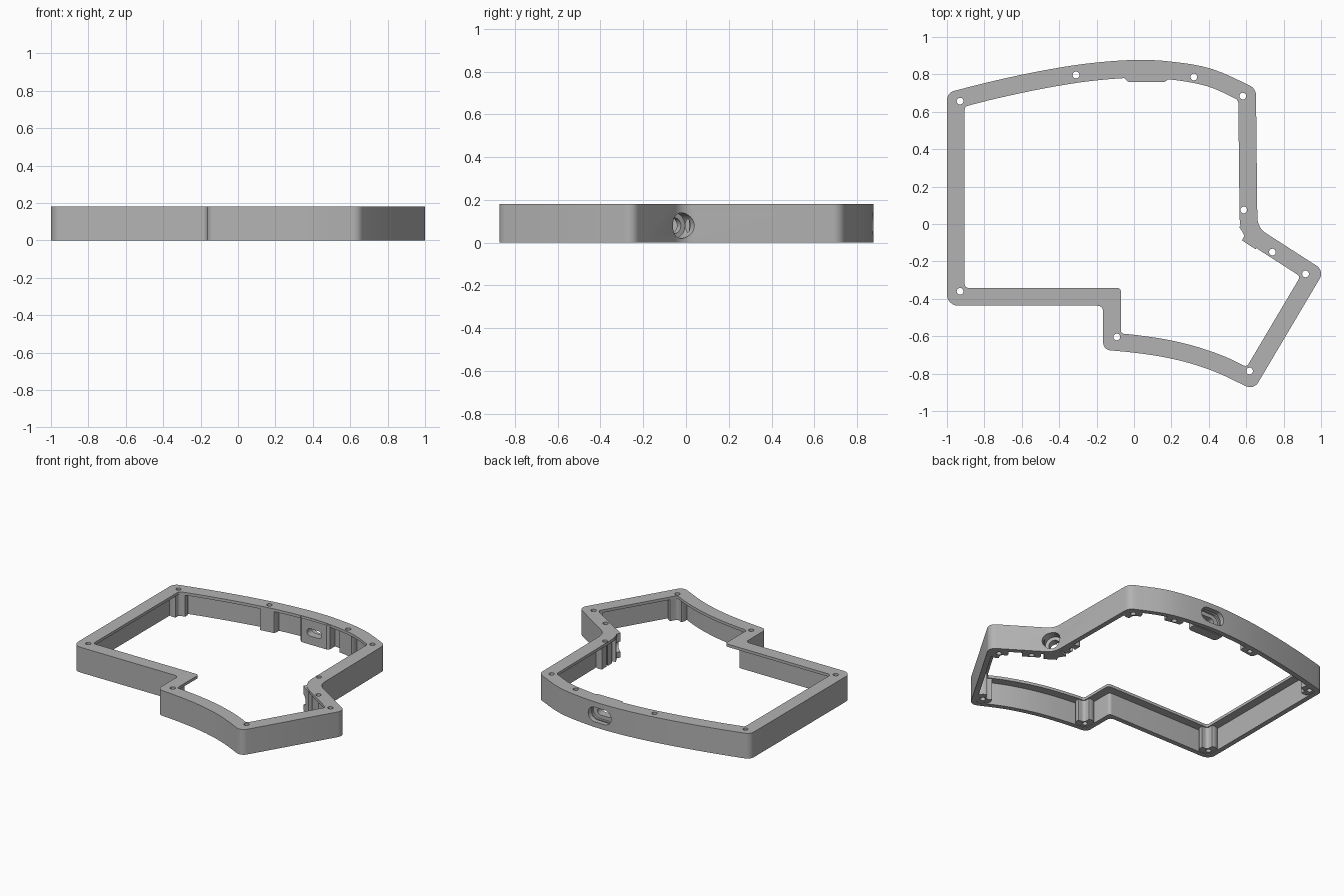
import bpy, bmesh, math
from mathutils import Vector, Matrix

cube = bpy.data.objects.get("Cube")
if cube:
    bpy.data.objects.remove(cube, do_unlink=True)

HEIGHT, LIP_Z = 0.18, 0.16
WALL, LIP = 0.035, 0.095

grey = bpy.data.materials.new("plain grey")
grey.use_nodes = True
grey.diffuse_color = (0.45, 0.45, 0.45, 1)
grey.node_tree.nodes["Principled BSDF"].inputs["Base Color"].default_value = (0.45, 0.45, 0.45, 1)

# Outline, counter-clockwise: x, y, outer radius, inner radius (0 = curve point)
OUTLINE = [
    (-1, -.437, .06, .02), (-.165, -.437, .03, .02), (-.165, -.672, .06, .02),
    (0, -.688, 0, 0), (.15, -.71, 0, 0), (.3, -.745, 0, 0), (.45, -.797, 0, 0),
    (.64, -.888, .05, .02), (1.018, -.25, .05, .02), (.66, -.02, .1, .19),
    (.652, .725, .06, .03),
    (.42, .828, 0, 0), (.2, .868, 0, 0), (0, .877, 0, 0), (-.25, .858, 0, 0),
    (-.5, .818, 0, 0), (-.75, .765, 0, 0), (-1, .702, .05, .02)]


def offset_points(d):
    """Move every control point inwards by d with mitred corners."""
    pts = [Vector(p[:2]) for p in OUTLINE]
    result = []
    for i, p in enumerate(pts):
        a = (p - pts[i - 1]).normalized()
        b = (pts[(i + 1) % len(pts)] - p).normalized()
        na, nb = Vector((-a.y, a.x)), Vector((-b.y, b.x))
        result.append(p + (na + nb) * d / (1 + na.dot(nb)))
    return result


def loop(d, inner, steps=6):
    """Outline at inward offset d, with curves sampled and corners rounded."""
    ctrl, n = offset_points(d), len(OUTLINE)
    radius = [p[3 if inner else 2] for p in OUTLINE]
    path = []
    for i in range(n):
        j = (i + 1) % n
        p, q = ctrl[i], ctrl[j]
        path.append((p, radius[i]))
        if radius[i] and radius[j]:
            continue
        before = 2 * p - q if radius[i] else ctrl[i - 1]
        after = 2 * q - p if radius[j] else ctrl[(j + 1) % n]
        for k in range(1, 4):
            t = k / 4
            path.append((0.5 * (2 * p + (q - before) * t
                                + (2 * before - 5 * p + 4 * q - after) * t * t
                                + (3 * p - before - 3 * q + after) * t ** 3), 0))
    result = []
    for i, (p, r) in enumerate(path):
        if not r:
            result.append(p)
            continue
        va, vb = path[i - 1][0] - p, path[(i + 1) % len(path)][0] - p
        half = va.angle(vb) / 2
        cut = min(r / math.tan(half), 0.9 * va.length, 0.9 * vb.length)
        a, b = va.normalized(), vb.normalized()
        centre = p + (a + b).normalized() * cut / math.cos(half)
        start, end = p + a * cut - centre, p + b * cut - centre
        sweep = math.atan2(start.x * end.y - start.y * end.x, start.dot(end))
        for k in range(steps + 1):
            result.append(centre + Matrix.Rotation(sweep * k / steps, 2) @ start)
    return result


def make_object(name, bm):
    bmesh.ops.recalc_face_normals(bm, faces=bm.faces)
    mesh = bpy.data.meshes.new(name)
    bm.to_mesh(mesh)
    bm.free()
    mesh.materials.append(grey)
    obj = bpy.data.objects.new(name, mesh)
    bpy.context.collection.objects.link(obj)
    return obj


def ring(name, section):
    """Closed band from (loop, z) pairs that go round the cross-section."""
    bm = bmesh.new()
    rows = [[bm.verts.new((p.x, p.y, z)) for p in pts] for pts, z in section]
    for i, row in enumerate(rows):
        nxt = rows[(i + 1) % len(rows)]
        for k in range(len(row)):
            m = (k + 1) % len(row)
            bm.faces.new((row[k], row[m], nxt[m], nxt[k]))
    return make_object(name, bm)


def prism(name, pts, z0, z1, matrix=None):
    bm = bmesh.new()
    low = [bm.verts.new((p[0], p[1], z0)) for p in pts]
    high = [bm.verts.new((p[0], p[1], z1)) for p in pts]
    bm.faces.new(low)
    bm.faces.new(high)
    for k in range(len(pts)):
        m = (k + 1) % len(pts)
        bm.faces.new((low[k], low[m], high[m], high[k]))
    if matrix:
        bm.transform(matrix)
    return make_object(name, bm)


def stadium(r, half=0.0, centre=(0, 0), n=16):
    """Rounded slot; a circle when half is zero."""
    pts = []
    for side in (1, -1):
        for k in range(n + (1 if half else 0)):
            a = math.pi * (k / n - 0.5) + (0 if side > 0 else math.pi)
            pts.append((centre[0] + side * half + r * math.cos(a), centre[1] + r * math.sin(a)))
    return pts


def bore(name, r, half, origin, direction, start, end):
    """Horizontal round or slotted cutter along a direction."""
    z, y = Vector(direction).normalized(), Vector((0, 0, 1))
    turn = Matrix((y.cross(z), y, z)).transposed().to_4x4()
    return prism(name, stadium(r, half), start, end, Matrix.Translation(origin) @ turn)


def boolean(obj, other, operation, keep=False):
    mod = obj.modifiers.new(operation.lower(), 'BOOLEAN')
    mod.operation, mod.solver, mod.object = operation, 'EXACT', other
    bpy.context.view_layer.objects.active = obj
    bpy.ops.object.modifier_apply(modifier=mod.name)
    if not keep:
        bpy.data.objects.remove(other, do_unlink=True)


# Frame: thin outer wall with a wide flat lip round the top
outer, wall, lip = loop(0, False), loop(WALL, True), loop(LIP, True)
frame = ring("case_frame", [(outer, 0), (outer, HEIGHT), (lip, HEIGHT),
                            (lip, LIP_Z), (wall, LIP_Z), (wall, 0)])

# Screw posts, trimmed to sit under the lip
SCREWS = [(-.93, .657), (-.31, .797), (.32, .786), (.582, .684), (.587, .075),
          (.74, -.15), (.917, -.267), (.618, -.786), (-.092, -.604), (-.93, -.36)]
inset, under = loop(0.012, False), loop(LIP - 0.007, True)
limit = ring("post_limit", [(inset, -.1), (inset, .3), (under, .3), (under, -.1)])
limit.hide_render = True
for spot in SCREWS:
    post = prism("screw_post", stadium(0.062, centre=spot), 0.004, 0.172)
    boolean(post, limit, 'INTERSECT', keep=True)
    boolean(frame, post, 'UNION')
bpy.data.objects.remove(limit, do_unlink=True)

# Solid blocks behind the two sockets
boolean(frame, prism("port_block", [(-.05, .83), (-.05, .778), (-.03, .76), (.165, .76),
                                    (.185, .775), (.185, .83)], 0.003, 0.177), 'UNION')
boolean(frame, prism("jack_block", [(.562, -.015), (.592, -.06), (.578, -.088), (.65, -.135),
                                    (.70, -.06), (.635, .01)], 0.003, 0.177), 'UNION')

# Screw holes and stepped socket openings
for spot in SCREWS:
    boolean(frame, prism("screw_hole", stadium(0.018, centre=spot, n=10), -.1, .3), 'DIFFERENCE')
port, jack, aim = (.07, .8, .09), (.59, -.08, .08), (.83, .56, 0)
for cutter in (bore("port_recess", .052, .04, port, (0, 1, 0), .015, .15),
               bore("port_slot", .026, .032, port, (0, 1, 0), -.1, .1),
               bore("jack_recess", .06, 0, jack, aim, .045, .2),
               bore("jack_hole", .037, 0, jack, aim, -.08, .1)):
    boolean(frame, cutter, 'DIFFERENCE')

bpy.ops.object.select_all(action='DESELECT')
frame.select_set(True)
bpy.context.view_layer.objects.active = frame
bpy.ops.object.shade_smooth_by_angle(angle=math.radians(30))
